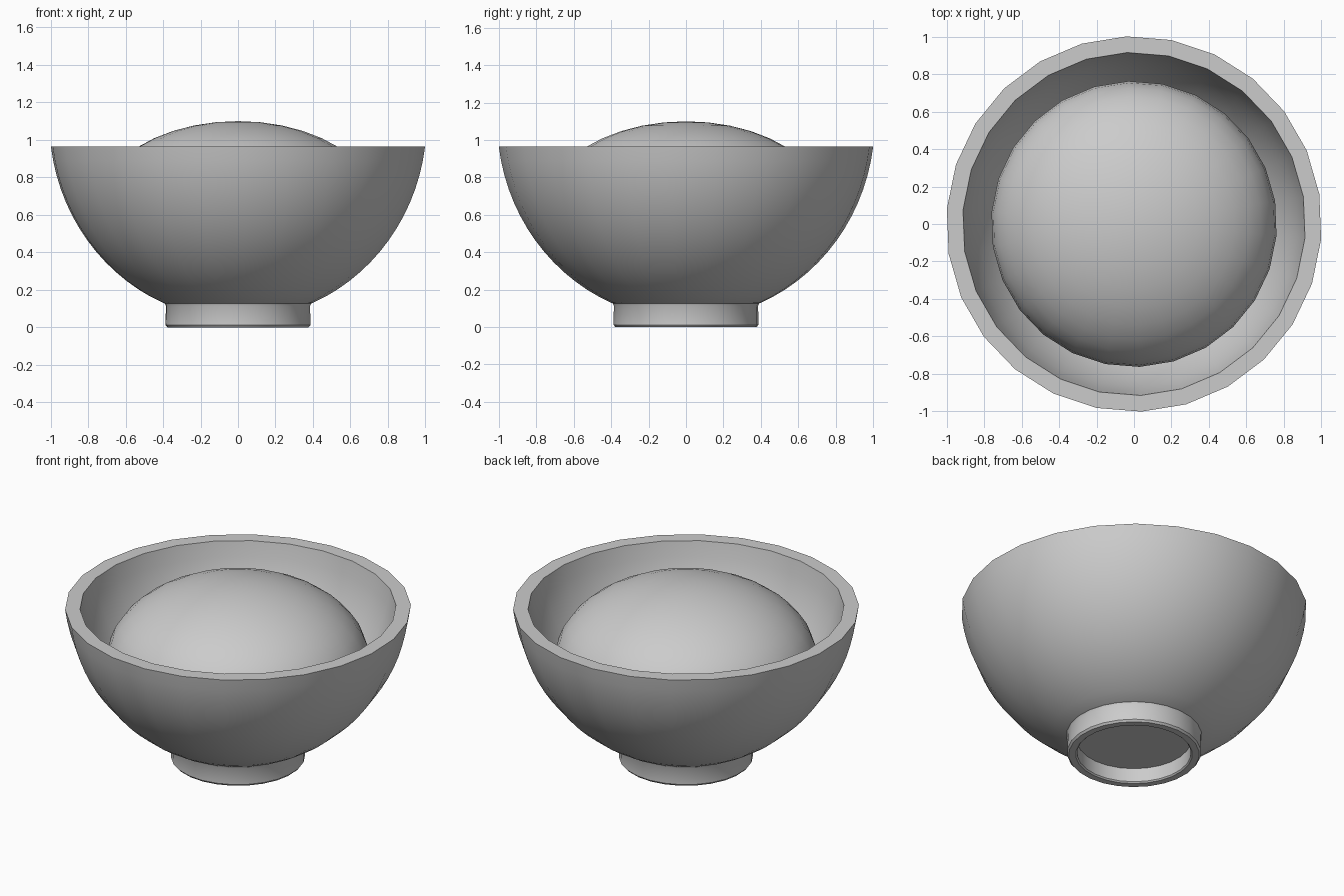
import bpy, bmesh, math

if "Cube" in bpy.data.objects:
    bpy.data.objects.remove(bpy.data.objects["Cube"])

SIDES = 26
PHASE = math.radians(9.2)


def lathe(name, profile):
    """Revolve a list of (radius, z) points around the z axis."""
    bm = bmesh.new()
    rings = []
    for r, z in profile:
        rings.append([bm.verts.new((r * math.cos(PHASE + math.tau * i / SIDES),
                                    r * math.sin(PHASE + math.tau * i / SIDES), z))
                      for i in range(SIDES)])
    for low, high in zip(rings, rings[1:]):
        for i in range(SIDES):
            j = (i + 1) % SIDES
            bm.faces.new((low[i], low[j], high[j], high[i]))
    # close the poles
    bmesh.ops.remove_doubles(bm, verts=bm.verts, dist=1e-5)
    bmesh.ops.recalc_face_normals(bm, faces=bm.faces)
    mesh = bpy.data.meshes.new(name)
    bm.to_mesh(mesh)
    bm.free()
    obj = bpy.data.objects.new(name, mesh)
    bpy.context.collection.objects.link(obj)
    bpy.ops.object.select_all(action='DESELECT')
    obj.select_set(True)
    bpy.context.view_layer.objects.active = obj
    bpy.ops.object.shade_smooth_by_angle(angle=math.radians(30))
    return obj


def ellipse_arc(a, c, zc, start, end, steps):
    """Points on an ellipse; angle 0 is the bottom pole, pi the top pole."""
    pts = []
    for k in range(steps + 1):
        t = start + (end - start) * k / steps
        pts.append((max(0.0, a * math.sin(t)), zc - c * math.cos(t)))
    return pts


RIM_Z, CENTRE_Z = 0.965, 1.1


def rim_angle(c):
    return math.acos((CENTRE_Z - RIM_Z) / c)


# Bowl: recessed foot ring, outer wall, flat rim, inner wall
foot = [(0, 0.095), (0.33, 0.095), (0.33, 0.008), (0.338, 0), (0.378, 0),
        (0.388, 0.012), (0.386, 0.115), (0.392, 0.127)]
outer = ellipse_arc(1.01, 1.057, CENTRE_Z, math.asin(0.4 / 1.01), rim_angle(1.057), 14)
inner = ellipse_arc(0.925, 0.94, CENTRE_Z, rim_angle(0.94), 0, 14)
lathe("bowl", foot + outer + inner)

# Domed filling resting in the bowl
lathe("filling", ellipse_arc(0.763, 0.478, 0.622, 0, math.pi, 20))
